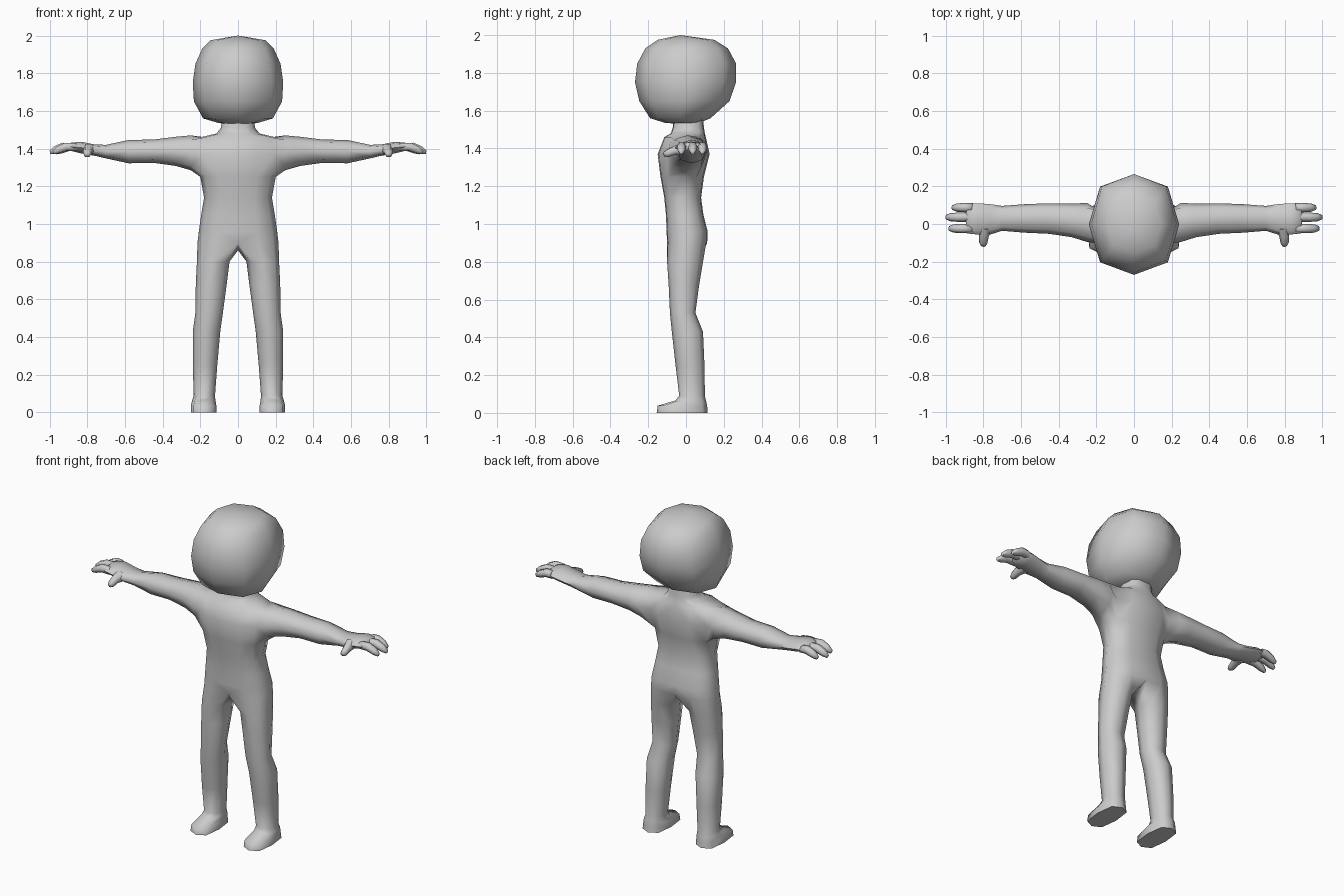
import bpy, bmesh, math
from mathutils import Vector

if "Cube" in bpy.data.objects:
    bpy.data.objects.remove(bpy.data.objects["Cube"])

grey = bpy.data.materials.new("light grey")
grey.diffuse_color = (0.6, 0.6, 0.6, 1)
grey.use_nodes = True
grey.node_tree.nodes["Principled BSDF"].inputs["Base Color"].default_value = grey.diffuse_color


def finish(bm, name, mirrored):
    bmesh.ops.recalc_face_normals(bm, faces=bm.faces[:])
    mesh = bpy.data.meshes.new(name)
    bm.to_mesh(mesh)
    bm.free()
    mesh.materials.append(grey)
    ob = bpy.data.objects.new(name, mesh)
    bpy.context.collection.objects.link(ob)
    bpy.ops.object.select_all(action='DESELECT')
    ob.select_set(True)
    bpy.context.view_layer.objects.active = ob
    bpy.ops.object.shade_smooth_by_angle(angle=math.radians(75))
    if mirrored:
        mod = ob.modifiers.new("Mirror", 'MIRROR')
        mod.use_clip = True
        mod.merge_threshold = 0.0005
    return ob


def bridge(bm, a, b, closed=True):
    n = len(a)
    for i in range(n if closed else n - 1):
        j = (i + 1) % n
        bm.faces.new((a[i], a[j], b[j], b[i]))


def octagon(lo_u, hi_u, lo_v, hi_v, start, corner=0.74):
    """Eight (u, v) points in a box; corner sets how full the diagonals are."""
    cu, cv = (lo_u + hi_u) / 2, (lo_v + hi_v) / 2
    ru, rv = (hi_u - lo_u) / 2, (hi_v - lo_v) / 2
    pts = []
    for k in range(8):
        a = math.radians(start + 45 * k)
        f = corner / 0.7071 if round(start / 45 + k) % 2 else 1
        pts.append((cu + ru * f * math.cos(a), cv + rv * f * math.sin(a)))
    return pts


def cap(bm, ring, point):
    tip = bm.verts.new(point)
    for i in range(len(ring)):
        bm.faces.new((ring[i], ring[(i + 1) % len(ring)], tip))


# ---- body: half torso, with an arm and a leg grown from its openings ----
bm = bmesh.new()
HALF = [(0, -1), (.5, -.96), (.87, -.66), (1, 0), (.87, .66), (.5, .95), (0, 1)]
# z, half width, front y, back y
TORSO = [(.90, .215, -.10, .112), (.96, .208, -.103, .115), (1.05, .195, -.106, .092),
         (1.14, .18, -.115, .08), (1.25, .20, -.135, .095), (1.37, .222, -.15, .125),
         (1.46, .20, -.115, .105), (1.48, .115, -.08, .10), (1.51, .09, -.07, .095),
         (1.57, .085, -.065, .09)]
rows = []
for z, rx, yf, yb in TORSO:
    cy, ry = (yf + yb) / 2, (yb - yf) / 2
    rows.append([bm.verts.new((rx * u, cy + ry * v, z)) for u, v in HALF])
for r in range(len(rows) - 1):
    for c in range(6):
        if r in (4, 5) and c in (2, 3):      # arm opening
            continue
        bm.faces.new((rows[r][c], rows[r][c + 1], rows[r + 1][c + 1], rows[r + 1][c]))
low, mid, top = rows[4], rows[5], rows[6]
arm_hole = [low[3], low[4], mid[4], top[4], top[3], top[2], mid[2], low[2]]
bm.verts.remove(mid[3])

# arm and palm: x, front y, back y, bottom z, top z
ARM = [(.25, -.095, .112, 1.285, 1.47), (.33, -.07, .108, 1.308, 1.463),
       (.45, -.052, .11, 1.325, 1.448), (.58, -.046, .105, 1.322, 1.446),
       (.70, -.036, .096, 1.348, 1.42), (.76, -.055, .105, 1.362, 1.422),
       (.83, -.056, .11, 1.374, 1.436), (.885, -.05, .108, 1.388, 1.432)]
prev = arm_hole
for x, y0, y1, z0, z1 in ARM:
    ring = [bm.verts.new((x, y, z)) for y, z in octagon(y0, y1, z0, z1, -90)]
    bridge(bm, prev, ring)
    prev = ring
cap(bm, prev, (.895, .03, 1.41))

# leg and foot: z, inner x, outer x, front y, back y, corner fullness
LEG = [(.80, .045, .218, -.10, .09, .74), (.68, .06, .224, -.092, .07, .74),
       (.53, .08, .226, -.085, .05, .74), (.43, .094, .24, -.075, .09, .74),
       (.25, .11, .24, -.055, .098, .74), (.09, .122, .235, -.036, .10, .74),
       (.066, .12, .243, -.055, .106, .76), (.038, .115, .25, -.15, .112, .78),
       (0, .115, .25, -.155, .115, .8)]
crotch = bm.verts.new((0, .01, .86))
prev = rows[0] + [crotch]
for z, x0, x1, y0, y1, full in LEG:
    ring = [bm.verts.new((x, y, z)) for x, y in octagon(x0, x1, y0, y1, -135, full)]
    bridge(bm, prev, ring)
    prev = ring
bm.faces.new(prev)
finish(bm, "body", True)


# ---- fingers and thumb: tapered six-sided tubes ----
def tube(name, points, radii):
    bm = bmesh.new()
    axis = (Vector(points[-1]) - Vector(points[0])).normalized()
    side = axis.cross(Vector((0, 0, 1))).normalized()
    up = side.cross(axis)
    prev = None
    for p, r in zip(points, radii):
        ring = []
        for k in range(6):
            a = math.radians(60 * k)
            ring.append(bm.verts.new(Vector(p) + r * (side * math.cos(a) + up * math.sin(a))))
        if prev:
            bridge(bm, prev, ring)
        else:
            bm.faces.new(ring)
        prev = ring
    bm.faces.new(prev)
    finish(bm, name, True)


for name, y, tip in (("inner_finger", -.024, .982), ("middle_finger", .036, .998),
                     ("outer_finger", .087, .965)):
    tube(name, [(.855, y, 1.408), (tip - .07, y, 1.41), (tip - .025, y, 1.393), (tip, y, 1.38)],
         [.024, .025, .022, .012])
tube("thumb", [(.79, -.02, 1.395), (.797, -.065, 1.387), (.80, -.10, 1.373), (.80, -.118, 1.368)],
     [.036, .026, .022, .012])

# ---- head: octagonal rings; z, half width, front y, back y ----
HEAD = [(1.535, .10, -.11, .07), (1.56, .185, -.19, .13), (1.65, .234, -.247, .23),
        (1.75, .24, -.27, .265), (1.85, .226, -.258, .265), (1.93, .19, -.215, .222),
        (1.975, .145, -.15, .15)]
bm = bmesh.new()
prev = None
for z, rx, y0, y1 in HEAD:
    ring = [bm.verts.new((x, y, z)) for x, y in octagon(-rx, rx, y0, y1, 0, .75)]
    if prev:
        bridge(bm, prev, ring)
    else:
        cap(bm, ring, (0, -.02, 1.53))
    prev = ring
cap(bm, prev, (0, -.03, 2.0))
finish(bm, "head", False)
